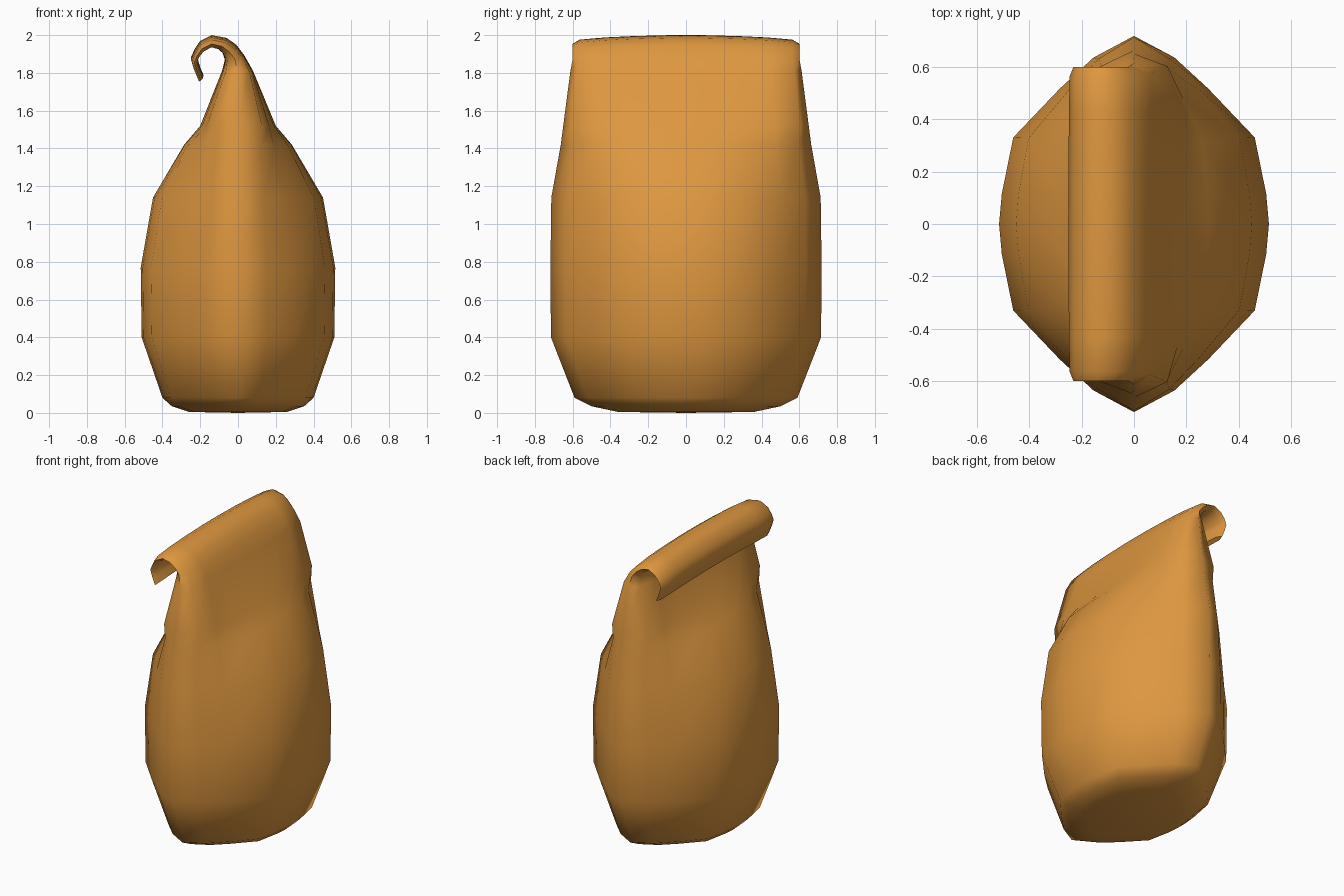
import bpy
import bmesh
from math import radians
from mathutils import Vector

cube = bpy.data.objects.get("Cube")
if cube:
    bpy.data.objects.remove(cube, do_unlink=True)

# Brown paper material
paper = bpy.data.materials.new("brown paper")
paper.use_nodes = True
colour = (0.73, 0.31, 0.05, 1)
paper.diffuse_color = colour
paper.node_tree.nodes["Principled BSDF"].inputs["Base Color"].default_value = colour

# Quarter cross-sections: a pointed oval for the body, a flat envelope for the top
OVAL = [(1, 0), (.98, .16), (.895, .46), (.55, .72), (.3, .885), (0, 1)]
FLAT = [(1, 0), (1, .16), (.97, .46), (.92, .72), (.75, .94), (0, 1)]


def outline(flatness):
    """Full closed outline, mirrored from a quarter."""
    q = [Vector(a).lerp(Vector(b), flatness) for a, b in zip(OVAL, FLAT)]
    half = q + [Vector((-p.x, p.y)) for p in reversed(q[:-1])]
    return half + [Vector((p.x, -p.y)) for p in reversed(half[1:-1])]


def body(z, width, depth, flatness=0):
    return ((width, z), (-width, z), depth, flatness, 0)


def fold(outer, inner, sag=.02):
    return (outer, inner, .6, 1, sag)


# Each section: outer point, inner point (x, z), half depth, flatness, end sag
sections = [
    body(.005, .26, .36), body(.035, .35, .5), body(.08, .4, .59),
    body(.4, .51, .715), body(.77, .515, .718), body(1.14, .45, .713),
    body(1.42, .285, .663, .3), body(1.52, .2, .65, .75),
    ((.08, 1.81), (-.085, 1.81), .612, 1, 0),
    fold((.035, 1.89), (-.07, 1.87), .005),
    fold((-.01, 1.95), (-.085, 1.915)),
    fold((-.06, 1.985), (-.11, 1.937)),
    fold((-.14, 2.0), (-.14, 1.947)),
    fold((-.2, 1.97), (-.18, 1.925)),
    fold((-.23, 1.925), (-.205, 1.895)),
    fold((-.25, 1.88), (-.212, 1.87)),
    fold((-.235, 1.83), (-.2, 1.83)),
    fold((-.21, 1.77), (-.183, 1.79)),
]

# Bag: loft through the sections up into the rolled top
bm = bmesh.new()
rings = []
for outer, inner, depth, flatness, sag in sections:
    a, b = Vector(outer), Vector(inner)
    ring = []
    for u, v in outline(flatness):
        p = (a + b) / 2 + (a - b) / 2 * u
        ring.append(bm.verts.new((p.x, depth * v, p.y - sag * v * v)))
    rings.append(ring)
count = len(rings[0])
for low, high in zip(rings, rings[1:]):
    for i in range(count):
        j = (i + 1) % count
        bm.faces.new((low[i], low[j], high[j], high[i]))

# Slightly domed base and the thin end of the roll
centre = bm.verts.new((0, 0, 0))
for i in range(count):
    bm.faces.new((centre, rings[0][(i + 1) % count], rings[0][i]))
half = count // 2
top = rings[-1]
for i in range(half // 2):
    for s in (1, -1):
        loop = [top[s * i], top[s * (i + 1)],
                top[(half - s * (i + 1)) % count], top[(half - s * i) % count]]
        loop = list(dict.fromkeys(loop))
        bm.faces.new(loop)
bmesh.ops.recalc_face_normals(bm, faces=bm.faces[:])

mesh = bpy.data.meshes.new("paper_bag")
bm.to_mesh(mesh)
bm.free()
mesh.materials.append(paper)
bag = bpy.data.objects.new("paper_bag", mesh)
bpy.context.collection.objects.link(bag)
bpy.context.view_layer.objects.active = bag
bag.select_set(True)
bpy.ops.object.shade_smooth_by_angle(angle=radians(65))
